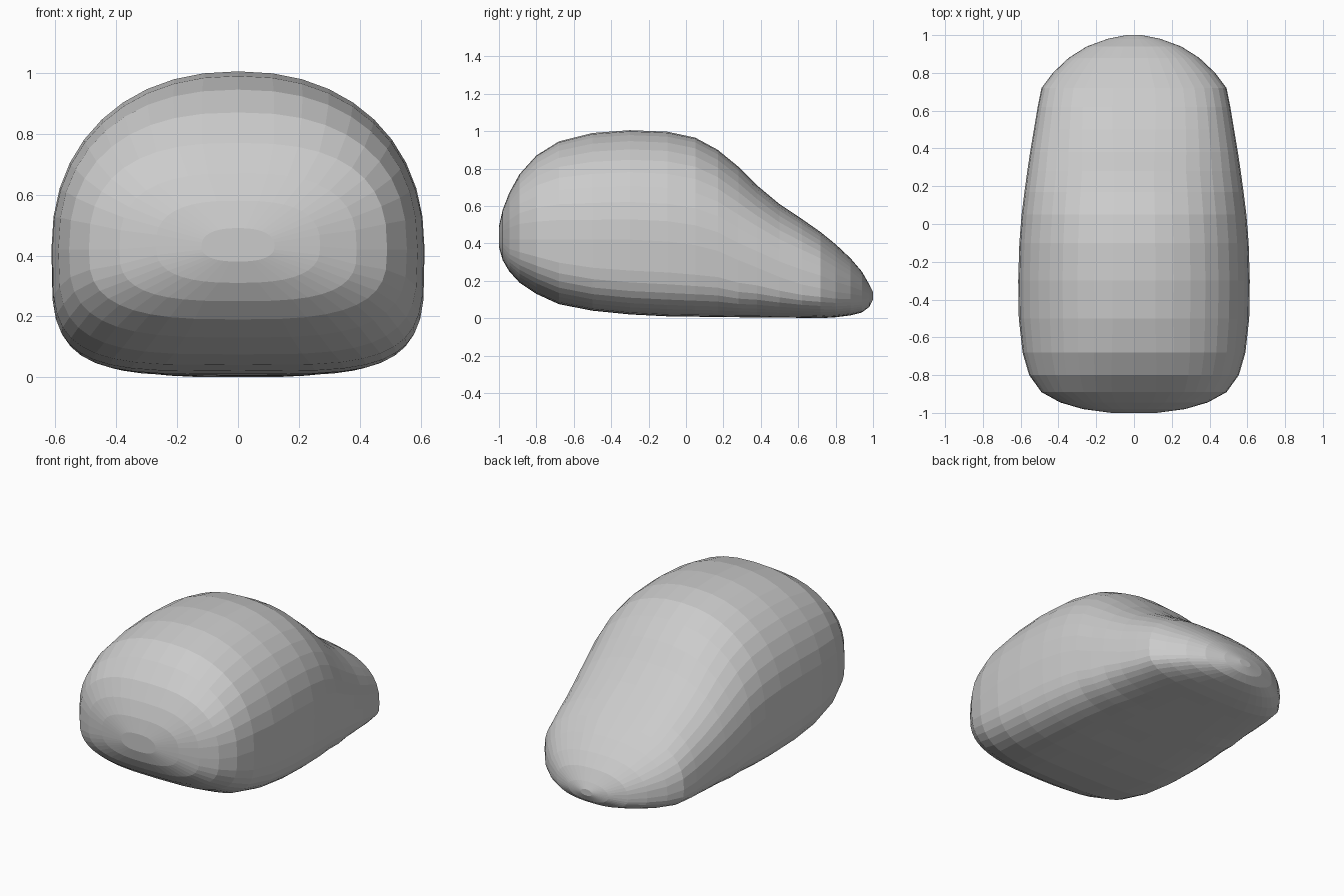
import bpy, bmesh
from math import sin, cos, pi

# Cross-sections along the body:
# (y, half width, bottom z, height of widest point, top z, upper exponent, lower exponent)
SECTIONS = [
    (-1.00, 0.12, 0.38, 0.43, 0.49, 2.4, 2.4),
    (-0.98, 0.27, 0.31, 0.43, 0.58, 2.7, 2.6),
    (-0.945, 0.39, 0.25, 0.42, 0.67, 2.7, 3.0),
    (-0.89, 0.49, 0.19, 0.42, 0.77, 2.6, 3.0),
    (-0.80, 0.555, 0.13, 0.42, 0.87, 2.4, 3.2),
    (-0.68, 0.59, 0.075, 0.42, 0.945, 2.3, 3.6),
    (-0.50, 0.61, 0.04, 0.42, 0.99, 2.2, 4.0),
    (-0.30, 0.613, 0.02, 0.42, 1.005, 2.2, 4.2),
    (-0.10, 0.607, 0.01, 0.41, 0.997, 2.2, 4.2),
    (0.05, 0.595, 0.008, 0.39, 0.965, 2.2, 4.2),
    (0.17, 0.58, 0.006, 0.36, 0.90, 2.2, 4.0),
    (0.28, 0.565, 0.005, 0.31, 0.81, 2.2, 4.0),
    (0.38, 0.55, 0.004, 0.27, 0.71, 2.3, 3.6),
    (0.50, 0.53, 0.003, 0.22, 0.61, 2.4, 3.4),
    (0.62, 0.51, 0.002, 0.18, 0.53, 2.5, 3.2),
    (0.72, 0.49, 0.0, 0.16, 0.46, 2.5, 3.0),
    (0.80, 0.43, 0.005, 0.14, 0.395, 2.4, 2.8),
    (0.88, 0.345, 0.015, 0.13, 0.32, 2.4, 2.6),
    (0.94, 0.25, 0.03, 0.12, 0.25, 2.4, 2.4),
    (0.98, 0.14, 0.06, 0.12, 0.18, 2.2, 2.2),
    (1.00, 0.04, 0.10, 0.12, 0.14, 2.0, 2.0),
]
SIDES = 40


def power(v, n):
    """Signed power used for rounded-square sections."""
    return (1 if v >= 0 else -1) * abs(v) ** (2 / n)


# Body: one skin lofted through the sections, closed at both ends
bm = bmesh.new()
rings = []
for y, w, lo, mid, hi, n_up, n_low in SECTIONS:
    ring = []
    for i in range(SIDES):
        a = 2 * pi * i / SIDES
        up = i <= SIDES // 2
        n, h = (n_up, hi - mid) if up else (n_low, mid - lo)
        ring.append(bm.verts.new((w * power(cos(a), n), y, mid + h * power(sin(a), n))))
    rings.append(ring)
for r0, r1 in zip(rings, rings[1:]):
    for i in range(SIDES):
        j = (i + 1) % SIDES
        bm.faces.new((r0[i], r0[j], r1[j], r1[i]))
bm.faces.new(rings[0])
bm.faces.new(rings[-1])
bmesh.ops.recalc_face_normals(bm, faces=bm.faces)

mesh = bpy.data.meshes.new("body")
bm.to_mesh(mesh)
bm.free()
body = bpy.data.objects.new("body", mesh)
bpy.context.collection.objects.link(body)
